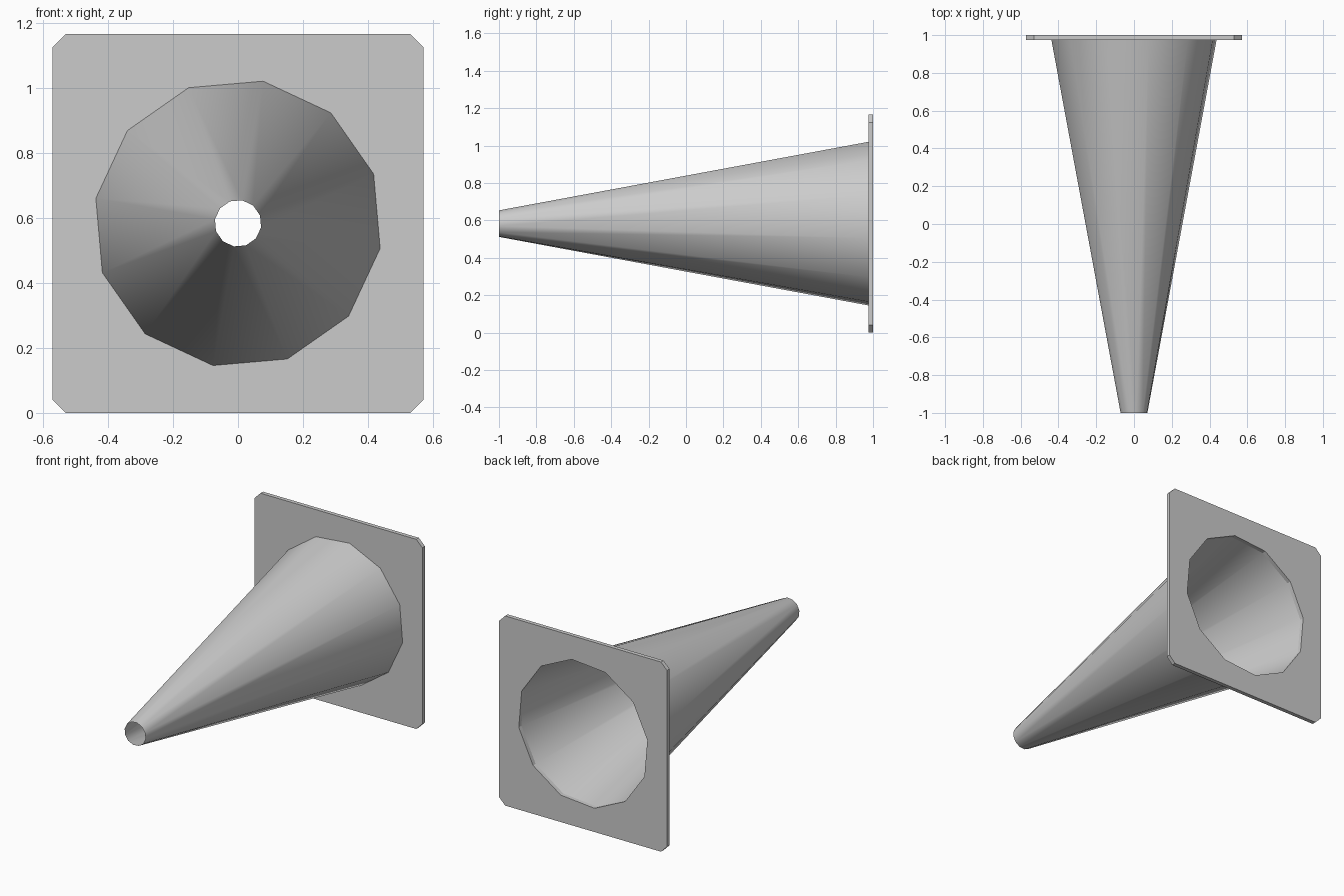
import bpy, bmesh, math

cube = bpy.data.objects.get("Cube")
if cube:
    bpy.data.objects.remove(cube, do_unlink=True)

SIDES, TWIST = 12, math.radians(20)
MID_Z = 0.583
FRONT, PLATE_FRONT, BACK = -1.0, 0.975, 1.0
TIP_R, MOUTH_R = 0.072, 0.444

grey = bpy.data.materials.new("plain grey")
grey.use_nodes = True
colour = (0.6, 0.6, 0.6, 1)
grey.diffuse_color = colour
grey.node_tree.nodes["Principled BSDF"].inputs["Base Color"].default_value = colour


def ring(bm, radius, y):
    angles = [TWIST + math.tau * i / SIDES for i in range(SIDES)]
    return [bm.verts.new((radius * math.cos(a), y, MID_Z + radius * math.sin(a)))
            for a in angles]


def loop_edges(bm, verts):
    return [bm.edges.new((v, verts[(i + 1) % len(verts)])) for i, v in enumerate(verts)]


def finish(bm, name):
    mesh = bpy.data.meshes.new(name)
    bm.to_mesh(mesh)
    bm.free()
    mesh.materials.append(grey)
    obj = bpy.data.objects.new(name, mesh)
    bpy.context.collection.objects.link(obj)
    return obj


# Hollow tapered body, open at both ends
bm = bmesh.new()
tip, mouth = ring(bm, TIP_R, FRONT), ring(bm, MOUTH_R, PLATE_FRONT)
for i in range(SIDES):
    j = (i + 1) % SIDES
    bm.faces.new((tip[i], tip[j], mouth[j], mouth[i]))
bm.normal_update()
f = next(iter(bm.faces))
centre = f.calc_center_median()
if f.normal.x * centre.x + f.normal.z * (centre.z - MID_Z) < 0:
    bmesh.ops.reverse_faces(bm, faces=bm.faces[:])
body = finish(bm, "cone_body")

# Square base with clipped corners and a matching hole
bm = bmesh.new()
W, H, CUT = 0.571, MID_Z, 0.041
quarter = [(W, H - CUT), (W - CUT, H)]
outline = (quarter + [(-x, z) for x, z in reversed(quarter)]
           + [(-x, -z) for x, z in quarter]
           + [(x, -z) for x, z in reversed(quarter)])
rim = [bm.verts.new((x, PLATE_FRONT, MID_Z + z)) for x, z in outline]
edges = loop_edges(bm, rim) + loop_edges(bm, ring(bm, MOUTH_R, PLATE_FRONT))
bmesh.ops.triangle_fill(bm, edges=edges, use_beauty=True)
extruded = bmesh.ops.extrude_face_region(bm, geom=bm.faces[:], use_keep_orig=True)
for v in extruded["geom"]:
    if isinstance(v, bmesh.types.BMVert):
        v.co.y = BACK
bmesh.ops.recalc_face_normals(bm, faces=bm.faces[:])
finish(bm, "base_plate")

# Smooth the body only
bpy.ops.object.select_all(action="DESELECT")
body.select_set(True)
bpy.context.view_layer.objects.active = body
bpy.ops.object.shade_smooth_by_angle(angle=math.radians(40))
